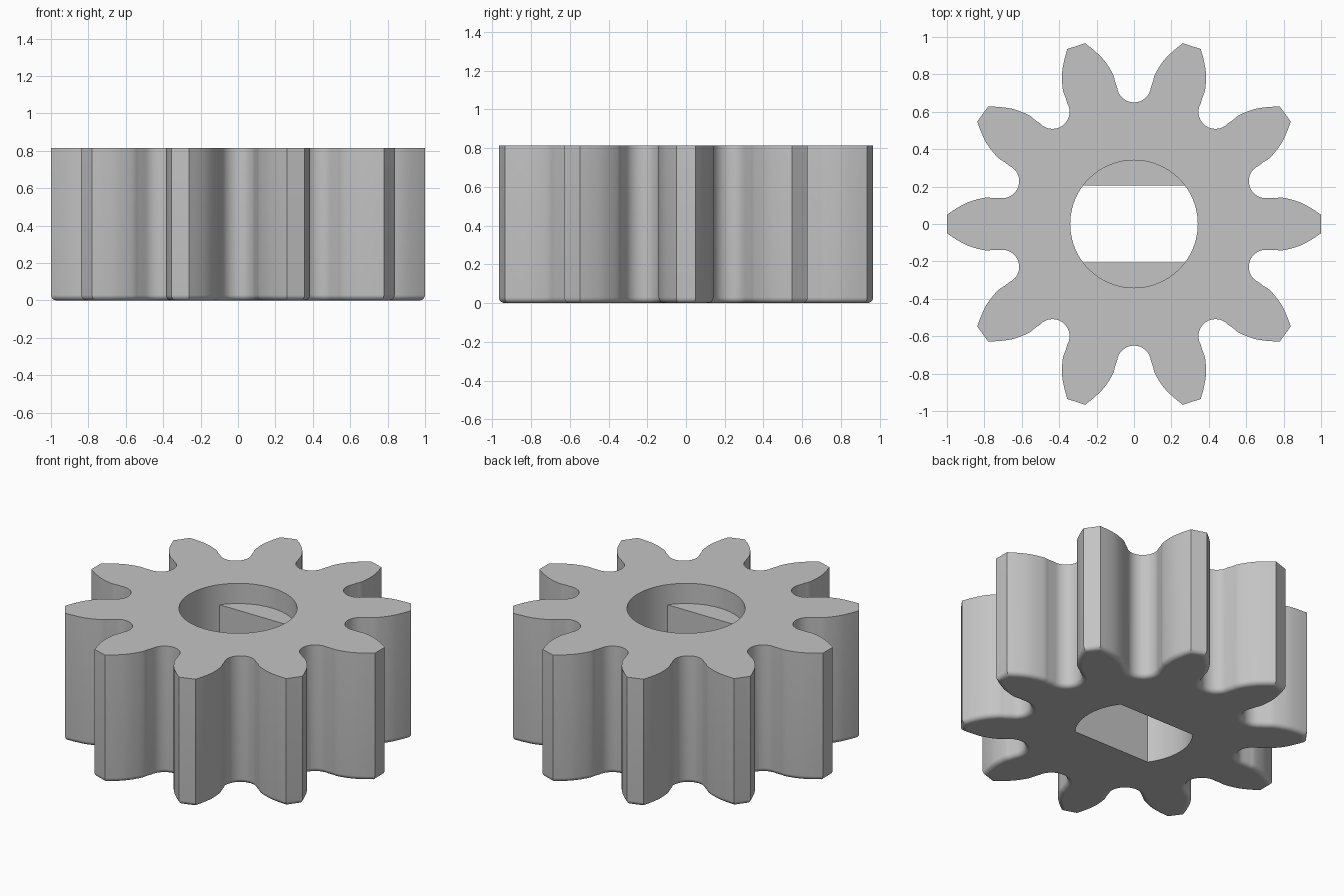
import bpy, bmesh, math
from mathutils import Vector

cube = bpy.data.objects.get("Cube")
if cube:
    bpy.data.objects.remove(cube)

TEETH, HEIGHT, LEDGE = 10, 0.815, 0.686
BORE, FLAT_Y, ROUND = 0.341, 0.205, 0.03
PITCH = 2 * math.pi / TEETH


def smooth_curve(pts, steps=4):
    """Catmull-Rom interpolation through a few points."""
    p = [Vector(q) for q in pts]
    p = [2 * p[0] - p[1]] + p + [2 * p[-1] - p[-2]]
    out = []
    for i in range(1, len(p) - 2):
        a, b, c, d = p[i - 1:i + 3]
        for s in range(steps):
            t = s / steps
            out.append(0.5 * (2 * b + (c - a) * t + (2 * a - 5 * b + 4 * c - d) * t * t
                              + (3 * b - a - 3 * c + d) * t ** 3))
    return out + [p[-2]]


def gear_outline():
    """Half a gap in a frame whose x axis runs through the gap centre, then mirrored."""
    root = [Vector((0.741 - 0.091 * math.cos(a), 0.091 * math.sin(a)))
            for a in (math.radians(12 * i) for i in range(8))]
    # flank given along and across the tooth, turned into the gap frame
    tooth = [(0.755, 0.139), (0.80, 0.140), (0.88, 0.119), (0.945, 0.086), (1.0, 0.05)]
    c, s = math.cos(PITCH / 2), math.sin(PITCH / 2)
    flank = [Vector((x * c + y * s, x * s - y * c)) for x, y in tooth]
    half = root + smooth_curve(flank)
    gap = [Vector((p.x, -p.y)) for p in reversed(half[1:])] + half
    outline = []
    for k in range(TEETH):
        a = (k + 0.5) * PITCH
        c, s = math.cos(a), math.sin(a)
        outline += [Vector((p.x * c - p.y * s, p.x * s + p.y * c)) for p in gap]
    return outline


def inset(pts, d):
    """Move a counterclockwise outline inwards by d."""
    out, n = [], len(pts)
    for i, p in enumerate(pts):
        u = (p - pts[i - 1]).normalized()
        v = (pts[(i + 1) % n] - p).normalized()
        n1, n2 = Vector((-u.y, u.x)), Vector((-v.y, v.x))
        out.append(p + (n1 + n2) * d / (1 + n1.dot(n2)))
    return out


bm = bmesh.new()


def add_ring(pts, z):
    return [bm.verts.new((p.x, p.y, z)) for p in pts]


def add_wall(lower, upper, closed=True):
    n = len(lower)
    for i in range(n if closed else n - 1):
        j = (i + 1) % n
        bm.faces.new((lower[i], lower[j], upper[j], upper[i]))


def cap(*loops):
    edges = []
    for loop in loops:
        for i, v in enumerate(loop):
            w = loop[i - 1]
            edges.append(bm.edges.get((v, w)) or bm.edges.new((v, w)))
    bmesh.ops.triangle_fill(bm, use_beauty=True, use_dissolve=False, edges=edges)


# Toothed outer wall with a rounded lower edge
outline = gear_outline()
rings = []
for i in range(7):
    a = math.radians(15 * i)
    rings.append(add_ring(inset(outline, ROUND * (1 - math.sin(a))), ROUND * (1 - math.cos(a))))
rings.append(add_ring(outline, HEIGHT))
for lower, upper in zip(rings, rings[1:]):
    add_wall(lower, upper)

# Round bore above the ledge, with points at the ends of both flats
phi = math.asin(FLAT_Y / BORE)
SIDE, BACK = 16, 22
angles = [-phi + 2 * phi * i / SIDE for i in range(SIDE)]
angles += [phi + (math.pi - 2 * phi) * i / BACK for i in range(BACK)]
angles += [a + math.pi for a in angles]
circle = [Vector((BORE * math.cos(a), BORE * math.sin(a))) for a in angles]
bore_top, bore_ledge = add_ring(circle, HEIGHT), add_ring(circle, LEDGE)
add_wall(bore_ledge, bore_top)

# Narrower slot with two flats below the ledge
half = SIDE + BACK
keep = list(range(SIDE + 1)) + list(range(half, half + SIDE + 1))
slot_bottom = add_ring([circle[i] for i in keep], 0)
add_wall(slot_bottom, [bore_ledge[i] for i in keep])

# Ledges, top and underside
bm.faces.new(bore_ledge[SIDE:half + 1])
bm.faces.new(bore_ledge[half + SIDE:] + bore_ledge[:1])
cap(rings[-1], bore_top)
cap(rings[0], slot_bottom)
bmesh.ops.recalc_face_normals(bm, faces=bm.faces)

mesh = bpy.data.meshes.new("pinion_gear")
bm.to_mesh(mesh)
bm.free()
gear = bpy.data.objects.new("pinion_gear", mesh)
bpy.context.collection.objects.link(gear)

# Plain grey material
grey = bpy.data.materials.new("plain_grey")
grey.use_nodes = True
colour = (0.55, 0.55, 0.55, 1)
grey.diffuse_color = colour
grey.node_tree.nodes["Principled BSDF"].inputs["Base Color"].default_value = colour
mesh.materials.append(grey)

# Smooth walls, flat horizontal faces
bpy.ops.object.select_all(action='DESELECT')
gear.select_set(True)
bpy.context.view_layer.objects.active = gear
bpy.ops.object.shade_smooth_by_angle(angle=math.radians(30))
for poly in mesh.polygons:
    if abs(poly.normal.z) > 0.999:
        poly.use_smooth = False
